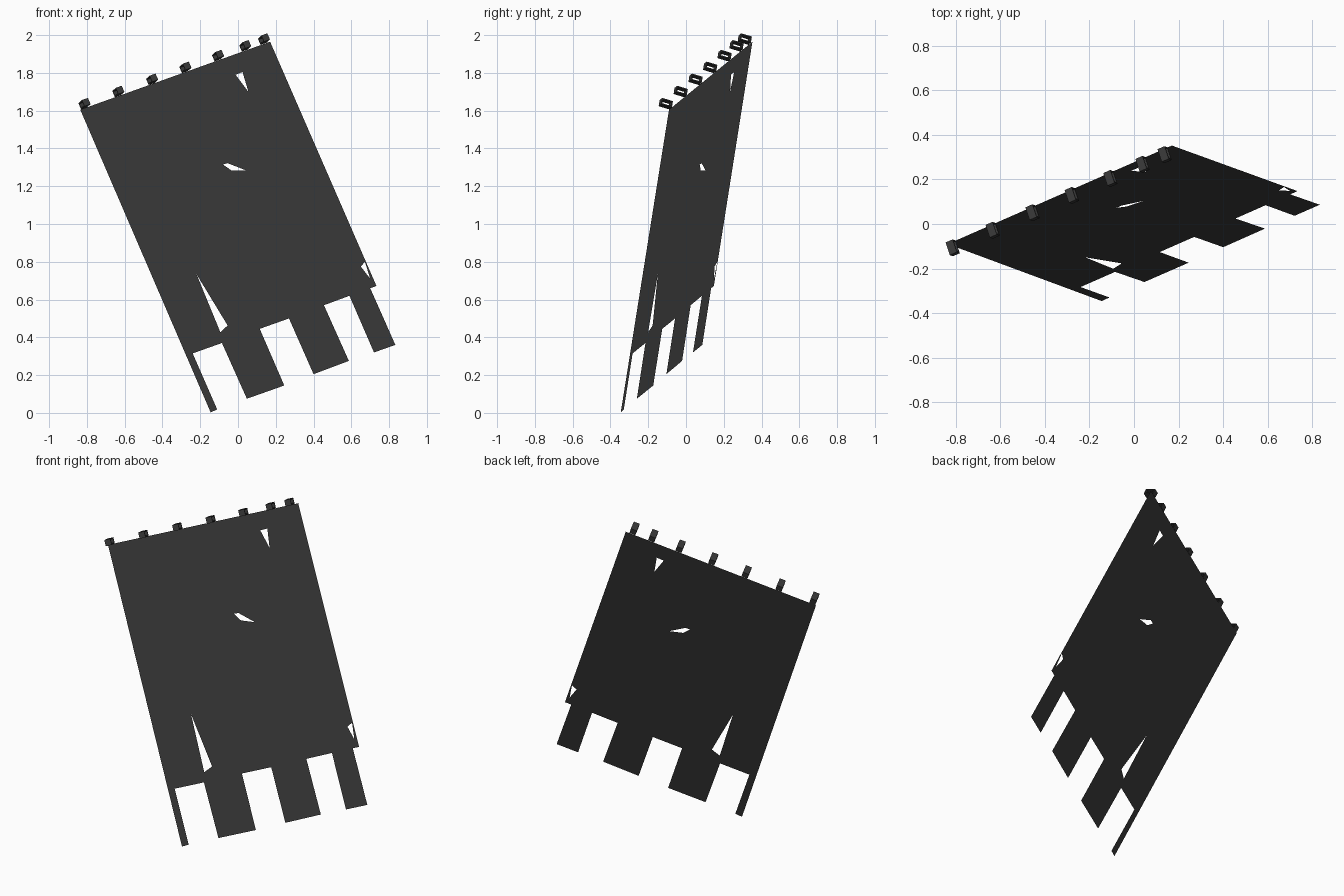
import bpy, bmesh
from mathutils import Vector, Matrix

if "Cube" in bpy.data.objects:
    bpy.data.objects.remove(bpy.data.objects["Cube"])

# Frame of the tilted cloth: corner, direction along the top edge, down, and outward
CORNER = Vector((-0.835, -0.09, 1.605))
ALONG = Vector((1.0, 0.44, 0.36)).normalized()
DOWN = Vector((0.685, -0.255, -1.595))
DOWN = (DOWN - ALONG * DOWN.dot(ALONG)).normalized()
OUT = DOWN.cross(ALONG).normalized()
if OUT.y > 0:
    OUT = -OUT


def on_cloth(x, z):
    """Point of the cloth plane that appears at x, z in the front view."""
    y = CORNER.y - (OUT.x * (x - CORNER.x) + OUT.z * (z - CORNER.z)) / OUT.y
    return Vector((x, y, z))


def finish(bm, name):
    mesh = bpy.data.meshes.new(name)
    bm.to_mesh(mesh)
    bm.free()
    obj = bpy.data.objects.new(name, mesh)
    bpy.context.collection.objects.link(obj)
    return obj


# Cloth: outline with hanging strips, and torn holes
outline = [(-0.835, 1.605), (0.17, 1.965), (0.733, 0.672), (0.70, 0.66),
           (0.833, 0.36), (0.72, 0.32), (0.59, 0.62), (0.455, 0.57),
           (0.587, 0.275), (0.40, 0.205), (0.27, 0.50), (0.115, 0.445),
           (0.245, 0.145), (0.047, 0.075), (-0.085, 0.37), (-0.24, 0.315),
           (-0.11, 0.018), (-0.145, 0.003)]
holes = [[(-0.013, 1.79), (0.024, 1.805), (0.055, 1.70)],
         [(-0.08, 1.315), (-0.055, 1.322), (0.045, 1.283), (-0.034, 1.283)],
         [(-0.22, 0.735), (-0.055, 0.463), (-0.093, 0.426)],
         [(0.65, 0.775), (0.672, 0.80), (0.70, 0.71)]]
bm = bmesh.new()
edges = []
for loop in [outline] + holes:
    vs = [bm.verts.new(on_cloth(*p)) for p in loop]
    edges += [bm.edges.new((a, b)) for a, b in zip(vs, vs[1:] + vs[:1])]
bmesh.ops.triangle_fill(bm, use_beauty=True, edges=edges, normal=OUT)
for f in bm.faces:
    f.normal_update()
    if f.normal.dot(OUT) < 0:
        f.normal_flip()
finish(bm, "torn_cloth")

# Hanging loops: hollow rectangular straps along the top edge
LENGTH, HEIGHT, WIDTH, WALL = 0.062, 0.036, 0.036, 0.006
corners = [(-1, -1), (1, -1), (1, 1), (-1, 1)]
for i, x in enumerate((-0.815, -0.636, -0.457, -0.281, -0.108, 0.036, 0.135)):
    edge = CORNER + ALONG * ((x - CORNER.x) / ALONG.x)
    centre = edge + OUT * LENGTH / 2 - DOWN * HEIGHT / 2
    bm = bmesh.new()
    rings = []
    for side in (-1, 1):
        for inset in (0, WALL):
            rings.append([bm.verts.new(centre + ALONG * side * WIDTH / 2
                                       + OUT * a * (LENGTH / 2 - inset)
                                       - DOWN * b * (HEIGHT / 2 - inset))
                          for a, b in corners])
    for r, s in ((0, 1), (1, 3), (3, 2), (2, 0)):
        for k in range(4):
            n = (k + 1) % 4
            bm.faces.new((rings[r][k], rings[r][n], rings[s][n], rings[s][k]))
    bmesh.ops.recalc_face_normals(bm, faces=bm.faces)
    finish(bm, f"hanging_loop_{i + 1}")

# Dark cloth colour
mat = bpy.data.materials.new("dark_cloth")
mat.diffuse_color = (0.04, 0.04, 0.04, 1)
mat.use_nodes = True
mat.node_tree.nodes["Principled BSDF"].inputs["Base Color"].default_value = mat.diffuse_color
for obj in bpy.context.collection.objects:
    obj.data.materials.append(mat)
